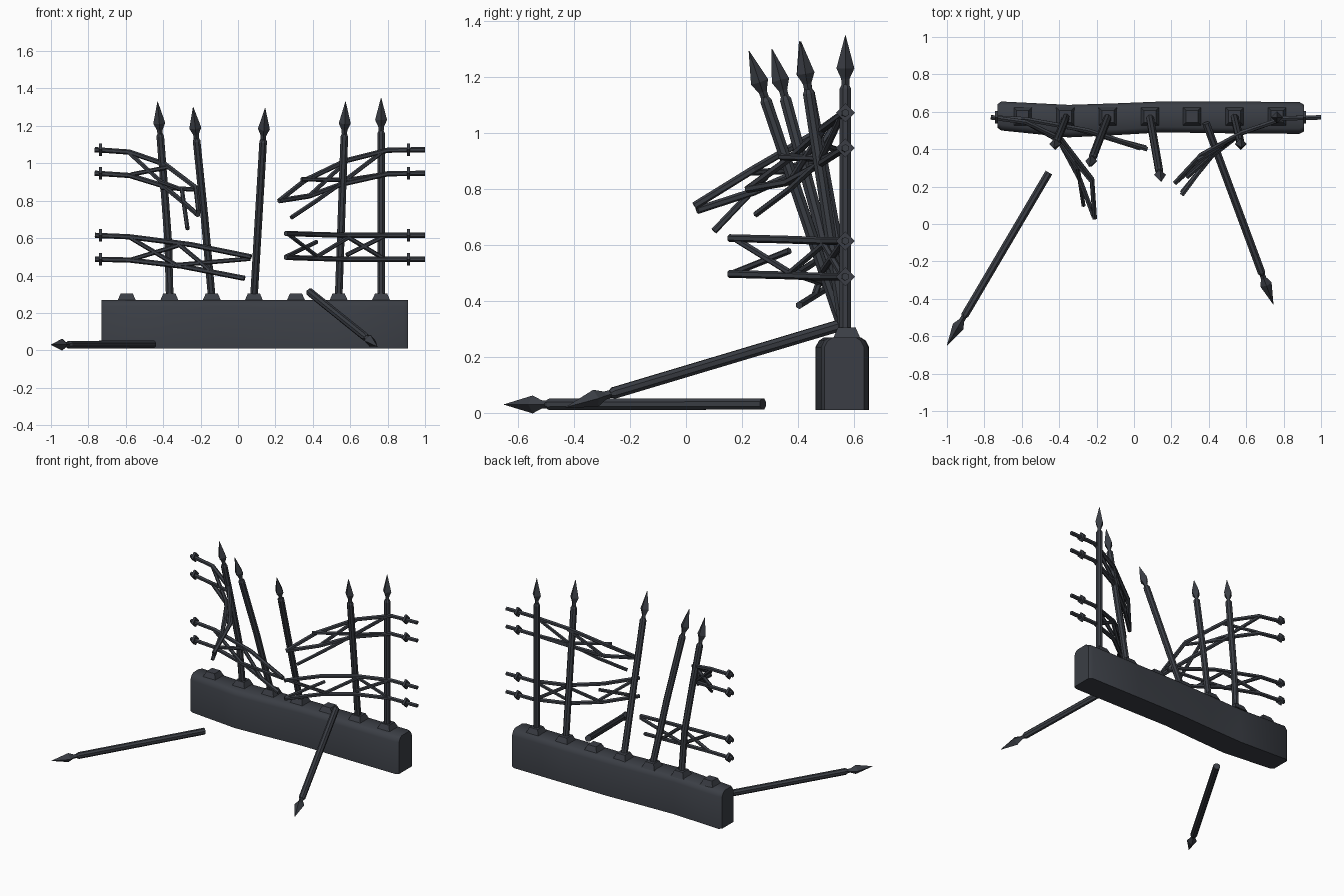
import bpy, bmesh, math
from mathutils import Vector

if "Cube" in bpy.data.objects:
    bpy.data.objects.remove(bpy.data.objects["Cube"])

iron = bpy.data.materials.new("dark_iron")
iron.diffuse_color = (0.043, 0.048, 0.059, 1)
iron.use_nodes = True
iron.node_tree.nodes["Principled BSDF"].inputs["Base Color"].default_value = iron.diffuse_color


def finish(name, bm, smooth=None):
    bmesh.ops.recalc_face_normals(bm, faces=bm.faces[:])
    me = bpy.data.meshes.new(name)
    bm.to_mesh(me)
    bm.free()
    ob = bpy.data.objects.new(name, me)
    bpy.context.collection.objects.link(ob)
    me.materials.append(iron)
    if smooth:
        bpy.context.view_layer.objects.active = ob
        ob.select_set(True)
        bpy.ops.object.shade_smooth_by_angle(angle=math.radians(smooth))
        ob.select_set(False)
    return ob


def loft(bm, rings):
    vs = [[bm.verts.new(p) for p in r] for r in rings]
    n = len(vs[0])
    for a, b in zip(vs, vs[1:]):
        for i in range(n):
            j = (i + 1) % n
            bm.faces.new((a[i], a[j], b[j], b[i]))
    bm.faces.new(vs[0])
    bm.faces.new(vs[-1])


def sweep(bm, pts, radii, sides, phase=0.5):
    """Polygonal tube along a path; radii is one number or one per point."""
    pts = [Vector(p) for p in pts]
    if not isinstance(radii, (list, tuple)):
        radii = [radii] * len(pts)
    whole = (pts[-1] - pts[0]).normalized()
    ref = Vector((0, 0, 1)) if abs(whole.z) < 0.8 else Vector((0, 1, 0))
    rings = []
    for k, p in enumerate(pts):
        t = (pts[min(k + 1, len(pts) - 1)] - pts[max(k - 1, 0)]).normalized()
        u = t.cross(ref).normalized()
        v = u.cross(t)
        ang = [2 * math.pi * (i + phase) / sides for i in range(sides)]
        rings.append([p + radii[k] * (math.cos(a) * u + math.sin(a) * v) for a in ang])
    loft(bm, rings)


# Stone base: chamfered profile lofted along a slightly wavy line
bm = bmesh.new()
rings = []
for x, y0, y1 in [(-.73, .515, .64), (-.71, .50, .655), (-.35, .463, .637), (-.1, .475, .645),
                  (.15, .49, .655), (.5, .485, .655), (.885, .482, .652), (.91, .495, .637)]:
    rings.append([(x, y0, .01), (x, y1, .01), (x, y1, .235), (x, y1 - .012, .258), (x, y1 - .03, .27),
                  (x, y0 + .03, .27), (x, y0 + .012, .258), (x, y0, .235)])
loft(bm, rings)
finish("base_wall", bm, 40)

# Post sockets: truncated pyramids
bm = bmesh.new()
for x in (-.595, -.367, -.14, .085, .31, .538, .765):
    loft(bm, [[(x + sx * h, .575 + sy * h, z) for sx, sy in ((-1, -1), (1, -1), (1, 1), (-1, 1))]
              for h, z in ((.05, .265), (.045, .275), (.032, .305))])
finish("post_sockets", bm)


# Posts with spear heads: path ends at the spear tip
def post(name, *path):
    pts = [Vector(p) for p in path]
    tip, d = pts[-1], (pts[-1] - pts[-2]).normalized()
    bm = bmesh.new()
    sweep(bm, pts[:-1] + [tip - d * .19, tip - d * .175], [.022] * len(pts) + [.014], 8)
    sweep(bm, [tip - d * s for s in (.18, .155, .118, 0)], [.014, .015, .032, .001], 4, 0)
    finish(name, bm)


post("post_upright", (.765, .57, .28), (.765, .57, 1.35))
post("post_right_leaning", (.538, .57, .28), (.575, .41, 1.33))
post("post_centre_leaning", (.085, .57, .28), (.145, .225, 1.295))
post("post_left_centre_leaning", (-.14, .57, .28), (-.178, .47, .7), (-.24, .307, 1.302))
post("post_left_bent", (-.365, .57, .28), (-.373, .545, .58), (-.395, .49, .88), (-.43, .405, 1.33))
post("post_fallen_forward", (.385, .54, .31), (.745, -.43, .02))
post("post_loose_on_ground", (-.455, .275, .032), (-1, -.65, .03))


# Bent rails and lattice braces
def bars(name, paths, r):
    bm = bmesh.new()
    for p in paths:
        sweep(bm, p, r, 6)
    finish(name, bm)


bars("upper_left_rails", [
    [(-.765, .57, 1.073), (-.58, .545, 1.06), (-.39, .455, .995), (-.225, .24, .87), (-.21, .03, .74)],
    [(-.765, .57, .947), (-.58, .545, .935), (-.40, .445, .88), (-.29, .24, .79), (-.215, .04, .725)],
], .014)
bars("upper_left_braces", [
    [(-.58, .545, 1.055), (-.41, .45, .90), (-.30, .30, .86), (-.27, .10, .65)],
    [(-.57, .54, .94), (-.37, .43, .98)],
    [(-.41, .45, .87), (-.23, .23, .86)],
], .012)
bars("lower_left_rails", [
    [(-.765, .57, .615), (-.58, .56, .607), (-.25, .50, .565), (.07, .40, .50)],
    [(-.765, .57, .487), (-.58, .56, .483), (-.3, .51, .45), (.035, .405, .385)],
], .014)
bars("lower_left_braces", [
    [(-.58, .56, .605), (-.32, .51, .45)],
    [(-.57, .56, .485), (-.29, .505, .57)],
    [(-.34, .515, .455), (.065, .41, .49)],
    [(-.32, .51, .57), (-.14, .46, .42)],
], .012)
bars("upper_right_rails", [
    [(1, .57, 1.073), (.80, .565, 1.07), (.58, .49, 1.015), (.36, .37, .91), (.22, .22, .80)],
    [(1, .57, .947), (.80, .565, .944), (.56, .48, .89), (.38, .36, .825), (.22, .22, .80)],
], .014)
bars("upper_right_braces", [
    [(.77, .555, 1.06), (.56, .48, .90), (.42, .37, .80), (.285, .25, .71)],
    [(.77, .555, .94), (.58, .49, .91), (.34, .34, .915)],
    [(.38, .37, .825), (.58, .49, 1.01)],
], .012)
bars("lower_right_rails", [
    [(1, .57, z), (.80, .565, z), (.58, .49, z), (.40, .35, z + .005), (.255, .155, z + .01)]
    for z in (.615, .487)], .014)
bars("lower_right_braces", [
    [(.78, .56, .61), (.58, .49, .51)],
    [(.78, .56, .49), (.58, .49, .61)],
    [(.60, .50, .61), (.42, .37, .50)],
    [(.44, .39, .49), (.27, .18, .62)],
    [(.42, .37, .58), (.255, .17, .50)],
], .012)

# Diamond collars at the outer rail ends
bm = bmesh.new()
for x in (-.735, .912):
    for z in (1.073, .947, .615, .487):
        sweep(bm, [(x - .008, .57, z), (x + .008, .57, z)], .034, 4, 0)
finish("rail_collars", bm)
